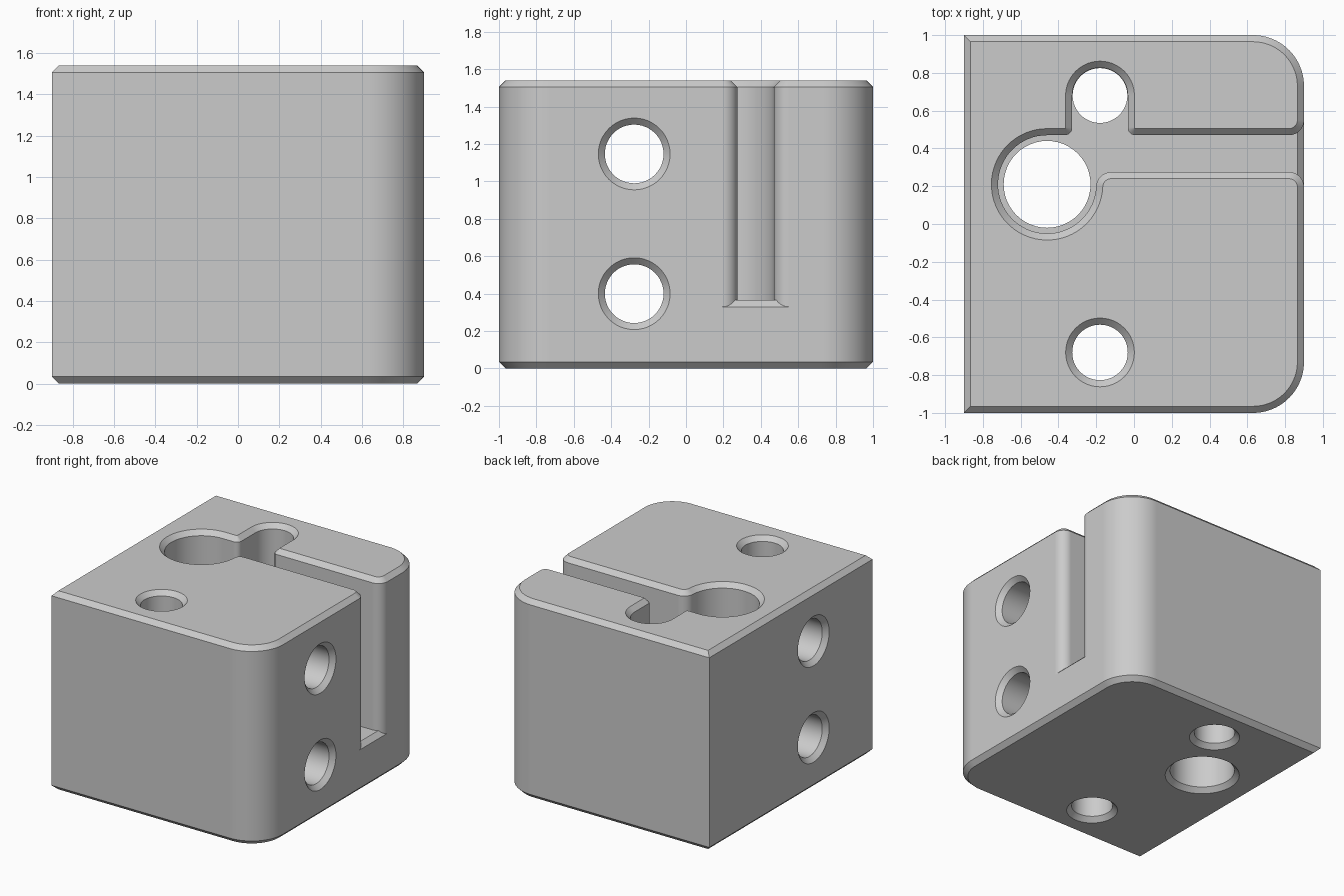
import bpy, bmesh, math

cube = bpy.data.objects.get("Cube")
if cube:
    bpy.data.objects.remove(cube)

H, C = 1.54, 0.035          # block height, chamfer size
HX, HY = 0.9, 1.0           # half width, half depth
FLOOR = 0.365               # slot floor height

mat = bpy.data.materials.new("machined grey")
mat.use_nodes = True
GREY = (0.6, 0.6, 0.6, 1)
mat.diffuse_color = GREY
mat.node_tree.nodes["Principled BSDF"].inputs["Base Color"].default_value = GREY


def arc(cx, cy, r, a0, a1, n=14):
    angles = [math.radians(a0 + (a1 - a0) * i / n) for i in range(n + 1)]
    return [(cx + r * math.cos(a), cy + r * math.sin(a)) for a in angles]


def loft(name, rings):
    """Closed solid through rings of 3D points, listed from bottom to top."""
    bm = bmesh.new()
    loops = [[bm.verts.new(p) for p in ring] for ring in rings]
    n = len(loops[0])
    bm.faces.new(loops[0][::-1])
    bm.faces.new(loops[-1])
    for a, b in zip(loops, loops[1:]):
        for i in range(n):
            j = (i + 1) % n
            bm.faces.new((a[i], a[j], b[j], b[i]))
    bmesh.ops.recalc_face_normals(bm, faces=bm.faces)
    mesh = bpy.data.meshes.new(name)
    bm.to_mesh(mesh)
    bm.free()
    mesh.materials.append(mat)
    ob = bpy.data.objects.new(name, mesh)
    bpy.context.collection.objects.link(ob)
    return ob


def at(points, z):
    return [(x, y, z) for x, y in points]


def outline(d):
    """Block footprint inset by d, rounded on the +x corners."""
    r = 0.27
    return ([(-HX + d, HY - d), (-HX + d, -HY + d)]
            + arc(HX - r, -HY + r, r - d, -90, 0, 24)
            + arc(HX - r, HY - r, r - d, 0, 90, 24))


def slot(d):
    """Keyhole slot outline, grown outward by d."""
    lo, hi, f, s = 0.275, 0.47, 0.08, 0.04
    cx, cy, big = -0.46, 0.21, 0.26
    px, py, small = -0.18, 0.68, 0.147
    fy = lo - f
    fx = cx + math.sqrt((big + f) ** 2 - (fy - cy) ** 2)
    tilt = math.degrees(math.asin((fy - cy) / (big + f)))
    return (arc(cx, cy, big + d, 90, 360 + tilt, 48)
            + arc(fx, fy, f - d, 180 + tilt, 90)
            + arc(HX - f, fy, f - d, 90, 0)
            + [(HX + 0.1, fy), (HX + 0.1, hi + f)]
            + arc(HX - f, hi + f, f - d, 0, -90)
            + arc(px + small + s, hi + s, s - d, 270, 180, 8)
            + arc(px, py, small + d, 0, 180, 36)
            + arc(px - small - s, hi + s, s - d, 0, -90, 8))


def bore(name, r, length, place, both=True):
    """Round cutter with chamfered mouths; place maps (u, v, w) to xyz."""
    e = 0.02
    steps = [(-e, r + C + e), (C, r)]
    steps += [(length - C, r), (length + e, r + C + e)] if both else [(length, r)]
    return loft(name, [[place(x, y, w) for x, y in arc(0, 0, rad, 0, 352.5, 47)]
                       for w, rad in steps])


# Main block with chamfered top and bottom rims
block = loft("clamp_block", [at(outline(C), 0), at(outline(0), C),
                             at(outline(0), H - C), at(outline(C), H)])

# Keyhole slot and the bevel at the open end of its floor
cutters = [loft("slot_cutter", [at(slot(0), FLOOR), at(slot(0), H - C),
                                at(slot(C), H), at(slot(C), H + 0.1)])]
mouth = [p for p in slot(0) if p[0] > HX - 0.06]
ramp = [(x, y, FLOOR - (x - HX + C)) for x, y in mouth]
cutters.append(loft("slot_mouth_cutter", [ramp, at(mouth, 0.5)]))

# Vertical bores: two open into the slot, one runs right through
for name, x, y, r, length, both in (("large_bore", -0.46, 0.21, 0.23, 0.8, False),
                                    ("rear_bore", -0.18, 0.68, 0.145, 0.8, False),
                                    ("front_bore", -0.18, -0.68, 0.147, H, True)):
    cutters.append(bore(name, r, length,
                        lambda u, v, w, x=x, y=y: (x + u, y + v, w), both))

# Cross bores from side to side
for name, z in (("upper_cross_bore", 1.147), ("lower_cross_bore", 0.4)):
    cutters.append(bore(name, 0.157, 2 * HX,
                        lambda u, v, w, z=z: (w - HX, u - 0.277, z + v)))

bpy.ops.object.select_all(action='DESELECT')
bpy.context.view_layer.objects.active = block
block.select_set(True)
for cutter in cutters:
    cutter.hide_render = True
    mod = block.modifiers.new(cutter.name, 'BOOLEAN')
    mod.operation, mod.solver, mod.object = 'DIFFERENCE', 'EXACT', cutter
    bpy.ops.object.modifier_apply(modifier=mod.name)
    bpy.data.objects.remove(cutter)

# Smooth curved walls, crisp edges, flat planes
bpy.ops.object.shade_smooth_by_angle(angle=math.radians(25))
weighted = block.modifiers.new("flat_planes", 'WEIGHTED_NORMAL')
weighted.keep_sharp = True
